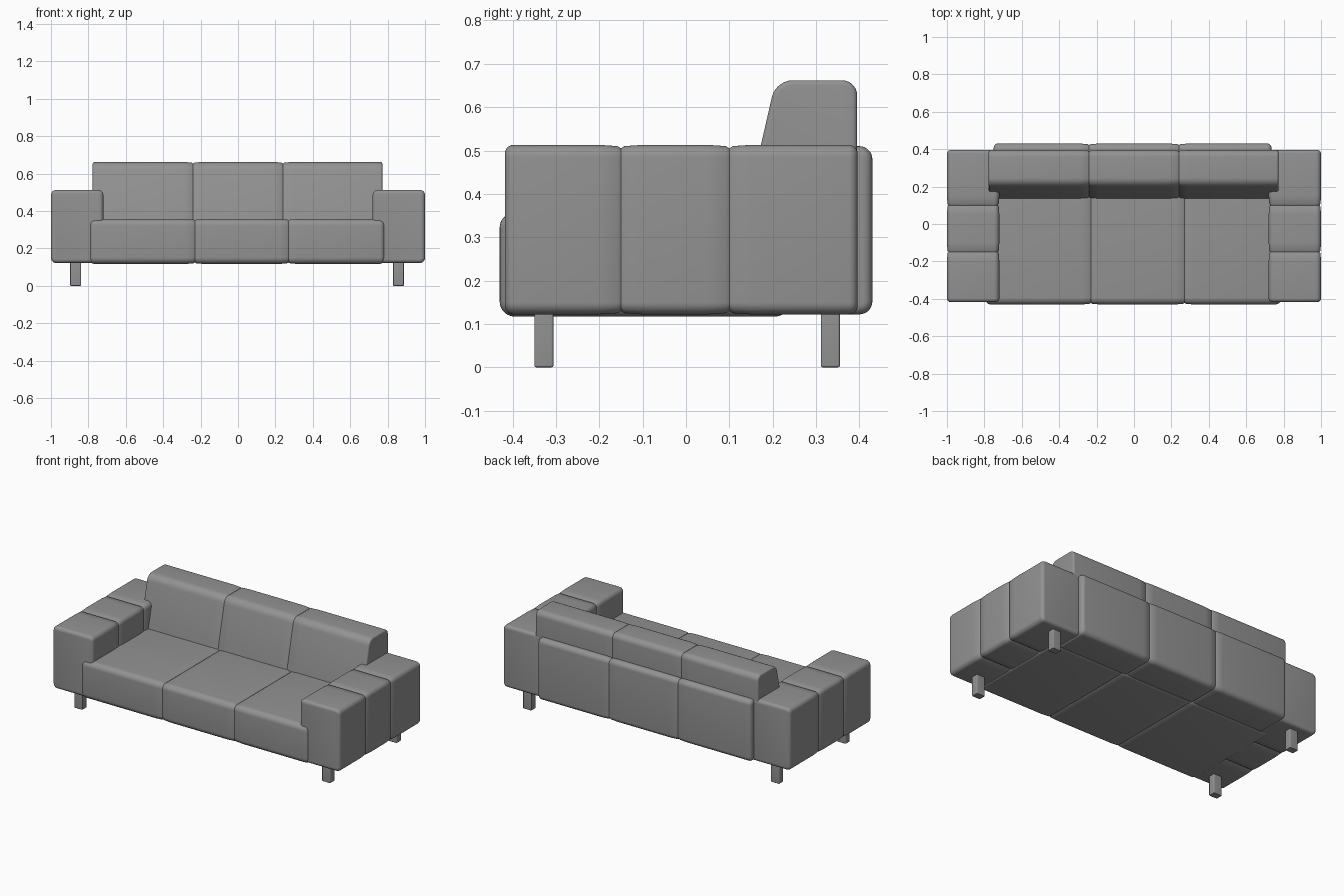
import bpy, bmesh, math
from mathutils import Vector

if "Cube" in bpy.data.objects:
    bpy.data.objects.remove(bpy.data.objects["Cube"])

fabric = bpy.data.materials.new("dark_grey")
fabric.diffuse_color = (0.29, 0.29, 0.29, 1)
fabric.use_nodes = True
fabric.node_tree.nodes["Principled BSDF"].inputs["Base Color"].default_value = fabric.diffuse_color


def rounded(corners, steps=7):
    """Profile with filleted corners; corners are (u, v, radius)."""
    out = []
    n = len(corners)
    for i, (u, v, r) in enumerate(corners):
        p = Vector((u, v, 0))
        d1 = (Vector((*corners[i - 1][:2], 0)) - p).normalized()
        d2 = (Vector((*corners[(i + 1) % n][:2], 0)) - p).normalized()
        half = d1.angle(d2) / 2
        c = p + (d1 + d2).normalized() * r / math.sin(half)
        s = (p + d1 * r / math.tan(half) - c).normalized()
        e = (p + d2 * r / math.tan(half) - c).normalized()
        out += [c + s.slerp(e, k / steps) * r for k in range(steps + 1)]
    return out


def cushion(name, corners, axis, start, end, rim, seams=(), depth=0.008):
    """Extrude a rounded profile along axis (0 = x, 1 = y, 2 = z), with stitched seams."""
    def place(p, t):
        co = [p.x, p.y]
        co.insert(axis, t)
        return co

    bm = bmesh.new()
    pts = rounded(corners)
    n = len(pts)
    a = [bm.verts.new(place(p, start)) for p in pts]
    b = [bm.verts.new(place(p, end)) for p in pts]
    caps = [bm.faces.new(a), bm.faces.new(b)]
    for i in range(n):
        j = (i + 1) % n
        bm.faces.new((a[i], a[j], b[j], b[i]))
    bmesh.ops.recalc_face_normals(bm, faces=bm.faces[:])
    rims = [e for f in caps for e in f.edges]
    bmesh.ops.bevel(bm, geom=rims, offset=rim, segments=5, profile=0.5,
                    affect='EDGES', clamp_overlap=False)
    normal = Vector([float(k == axis) for k in range(3)])
    for s in seams:
        sink = {-0.05: 0, -0.008: 0.35, 0: 1, 0.008: 0.35, 0.05: 0}
        for d in sink:
            bmesh.ops.bisect_plane(bm, geom=bm.verts[:] + bm.edges[:] + bm.faces[:],
                                   dist=1e-6, plane_co=normal * (s + d), plane_no=normal)
        bm.normal_update()
        moves = [(v, v.normal.copy(), k) for v in bm.verts for d, k in sink.items()
                 if abs(v.co[axis] - s - d) < 1e-4]
        for v, nrm, k in moves:
            v.co -= nrm * depth * k
    me = bpy.data.meshes.new(name)
    bm.to_mesh(me)
    bm.free()
    me.materials.append(fabric)
    ob = bpy.data.objects.new(name, me)
    bpy.context.collection.objects.link(ob)
    bpy.ops.object.select_all(action='DESELECT')
    ob.select_set(True)
    bpy.context.view_layer.objects.active = ob
    bpy.ops.object.shade_smooth_by_angle(angle=math.radians(35))
    return ob


def box(u0, u1, v0, v1, r):
    return [(u0, v0, r), (u1, v0, r), (u1, v1, r), (u0, v1, r)]


# Seat, overlapping the front of the arms
cushion("seat", box(-0.43, 0.24, 0.117, 0.357, 0.035), 0, -0.795, 0.785, 0.028, (-0.23, 0.27))

# Leaning backrest
cushion("backrest",
        [(0.131, 0.33, 0.012), (0.395, 0.33, 0.012), (0.395, 0.662, 0.035), (0.207, 0.662, 0.05)],
        0, -0.777, 0.772, 0.011, (-0.24, 0.24))

# Rear panel
cushion("back_panel", box(0.20, 0.43, 0.122, 0.51, 0.03), 0, -0.75, 0.735, 0.022, (-0.24, 0.24))

# Arms and legs on both sides
for side, label in ((-1, "left"), (1, "right")):
    x0, x1 = sorted((side * 0.72, side * 1.0))
    cushion(label + "_arm", box(x0, x1, 0.122, 0.513, 0.028), 1, -0.418, 0.396, 0.02, (-0.15, 0.10))
    cx = -0.868 if side < 0 else 0.858
    for y, end in ((-0.328, "front"), (0.333, "rear")):
        cushion(f"{end}_{label}_leg", box(cx - 0.029, cx + 0.029, y - 0.022, y + 0.022, 0.005),
                2, 0.0, 0.15, 0.004)
